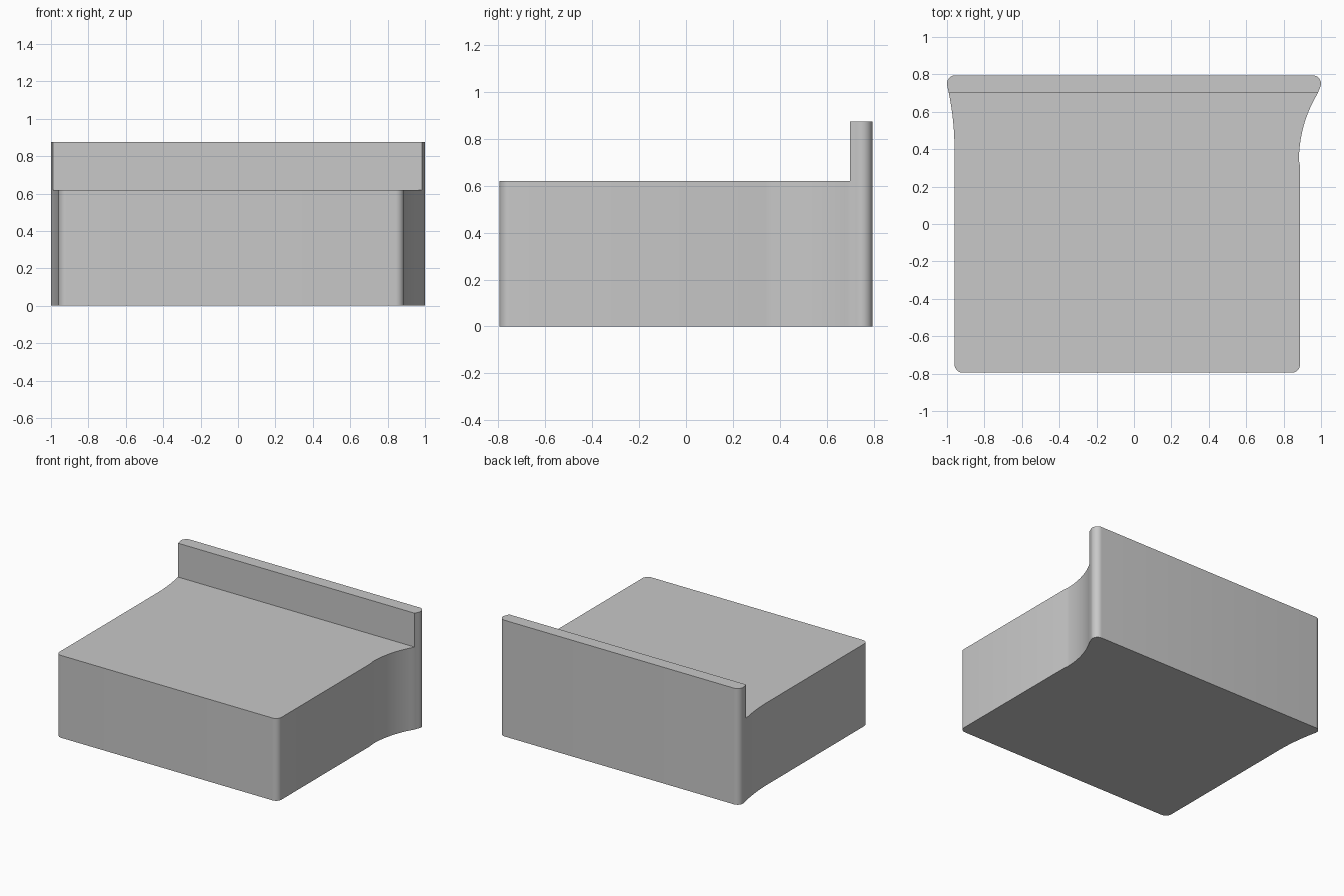
import bpy
import bmesh
from math import radians, cos, sin

BODY_TOP = 0.62
RIDGE_TOP = 0.875
RIDGE_FRONT = 0.70

if "Cube" in bpy.data.objects:
    bpy.data.objects.remove(bpy.data.objects["Cube"], do_unlink=True)


def arc(cx, cy, r, start, end, steps=10):
    """Points along an arc, angles in degrees."""
    angles = [radians(start + (end - start) * i / steps) for i in range(steps + 1)]
    return [(cx + r * cos(a), cy + r * sin(a)) for a in angles]


# Plan outline, counter-clockwise from the front corner at -x
outline = (
    arc(-0.915, -0.75, 0.045, 180, 270)
    + arc(0.843, -0.75, 0.045, 270, 360)
    + [(0.888, 0.31)]
    + arc(1.572, 0.34, 0.69, 180, 149, 16)     # flared side at +x
    + arc(0.955, 0.75, 0.045, -30, 90)
    + arc(-0.955, 0.75, 0.045, 90, 191)
    + arc(-2.46, 0.40, 1.50, 11.5, 0, 12)      # shallow flare at -x
)

# Split the plan at the ridge, raise the whole block, then raise the ridge
bm = bmesh.new()
bm.faces.new([bm.verts.new((x, y, 0)) for x, y in outline])
bmesh.ops.bisect_plane(bm, geom=bm.verts[:] + bm.edges[:] + bm.faces[:],
                       plane_co=(0, RIDGE_FRONT, 0), plane_no=(0, 1, 0))
raised = bmesh.ops.extrude_face_region(bm, geom=bm.faces[:], use_keep_orig=True)["geom"]
bmesh.ops.translate(bm, vec=(0, 0, BODY_TOP),
                    verts=[g for g in raised if isinstance(g, bmesh.types.BMVert)])
tops = [g for g in raised if isinstance(g, bmesh.types.BMFace)
        and min(v.co.z for v in g.verts) > BODY_TOP / 2]
ridge = max(tops, key=lambda f: f.calc_center_median().y)
ridge = bmesh.ops.extrude_discrete_faces(bm, faces=[ridge])["faces"][0]
bmesh.ops.translate(bm, vec=(0, 0, RIDGE_TOP - BODY_TOP), verts=ridge.verts[:])
bmesh.ops.recalc_face_normals(bm, faces=bm.faces[:])

mesh = bpy.data.meshes.new("stepped_block")
bm.to_mesh(mesh)
bm.free()
block = bpy.data.objects.new("stepped_block", mesh)
bpy.context.collection.objects.link(block)

# Plain grey finish
grey = bpy.data.materials.new("light_grey")
grey.use_nodes = True
colour = (0.58, 0.58, 0.58, 1)
grey.diffuse_color = colour
grey.node_tree.nodes["Principled BSDF"].inputs["Base Color"].default_value = colour
mesh.materials.append(grey)

# Smooth rounded sides, sharp rims
bpy.ops.object.select_all(action="DESELECT")
block.select_set(True)
bpy.context.view_layer.objects.active = block
bpy.ops.object.shade_smooth_by_angle(angle=radians(30))
